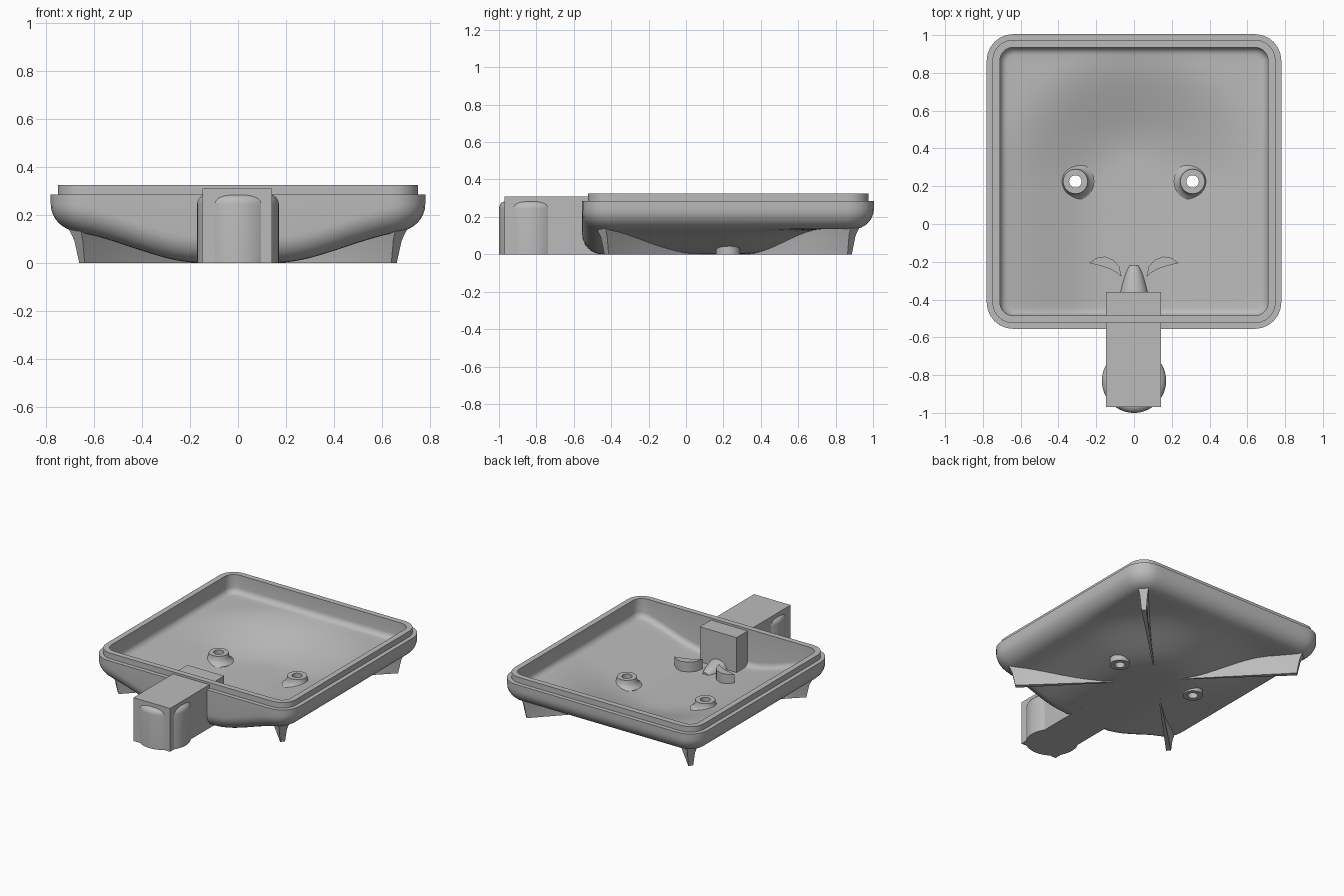
import bpy, bmesh, math

if "Cube" in bpy.data.objects:
    bpy.data.objects.remove(bpy.data.objects["Cube"])

CY = 0.225  # tray centre along y
mat = bpy.data.materials.new("grey plastic")
mat.diffuse_color = (0.5, 0.5, 0.5, 1)
mat.use_nodes = True
mat.node_tree.nodes["Principled BSDF"].inputs["Base Color"].default_value = mat.diffuse_color


def finish(name, bm, angle=35):
    bmesh.ops.remove_doubles(bm, verts=bm.verts, dist=1e-5)
    bmesh.ops.recalc_face_normals(bm, faces=bm.faces)
    me = bpy.data.meshes.new(name)
    bm.to_mesh(me)
    bm.free()
    ob = bpy.data.objects.new(name, me)
    bpy.context.collection.objects.link(ob)
    me.materials.append(mat)
    bpy.ops.object.select_all(action='DESELECT')
    ob.select_set(True)
    bpy.context.view_layer.objects.active = ob
    bpy.ops.object.shade_smooth_by_angle(angle=math.radians(angle))
    return ob


def loft(bm, rows, caps=True):
    """Skin a list of closed rings of points."""
    rings = [[bm.verts.new(p) for p in r] for r in rows]
    n = len(rings[0])
    for a, b in zip(rings, rings[1:]):
        for i in range(n):
            bm.faces.new((a[i], a[(i + 1) % n], b[(i + 1) % n], b[i]))
    if caps:
        bm.faces.new(rings[0])
        bm.faces.new(rings[-1])
    return rings


def underside(x, y):
    """Bowl height: flat channel at the front, rising to the edges."""
    d = math.hypot(x, max(0, y - 0.2))
    t = min(1, max(0, (d - 0.15) / 0.6))
    return 0.135 * t * t * (3 - 2 * t)


def square(half, r, side=24, arc=6):
    """Rounded square outline around the tray centre."""
    pts, c = [], half - r
    for q in range(4):
        a0 = q * math.pi / 2
        for i in range(arc + 1):
            a = a0 + i / arc * math.pi / 2
            sx = 1 if q in (0, 3) else -1
            sy = 1 if q < 2 else -1
            pts.append((sx * c + r * math.cos(a), sy * c + r * math.sin(a)))
        x, y = pts[-1]
        for i in range(1, side):
            k = 2 * c * i / side
            dx, dy = ((-1, 0), (0, -1), (1, 0), (0, 1))[q]
            pts.append((x + dx * k, y + dy * k))
    return pts


# Tray shell: underside, rounded edge, stepped rim, inner wall, floor
def level(pts, z):
    return [(x, y + CY, z) for x, y in pts]


def follow(pts, up):
    return [(x, y + CY, underside(x, y + CY) + up) for x, y in pts]


def scaled(pts, k):
    return [(x * k, y * k) for x, y in pts]


rows = []
R, r = 0.11, 0.04
base, floor = square(0.78 - R, 0.05), square(0.71 - r, 0.04)
steps = [i / 14 for i in range(1, 14)]
rows += [follow(scaled(base, k), 0) for k in [0.02] + steps]
for i in range(9):
    a = i / 8 * math.pi / 2
    s = R * (1 - math.sin(a))
    rows.append(follow(square(0.78 - s, 0.14 - 0.8 * s), R * (1 - math.cos(a))))
rows += [level(square(0.78, 0.14), 0.285), level(square(0.75, 0.11), 0.285),
         level(square(0.75, 0.11), 0.325), level(square(0.71, 0.07), 0.325)]
for i in range(6):
    a = i / 5 * math.pi / 2
    s = r * (1 - math.cos(a))
    rows.append(follow(square(0.71 - s, 0.07 - 0.75 * s), 0.06 + r * (1 - math.sin(a))))
rows += [follow(scaled(floor, k), 0.06) for k in reversed([0.02] + steps)]
bm = bmesh.new()
loft(bm, rows)
tray = finish("tray", bm)

# Screw holes through the floor
for sx in (-1, 1):
    bm = bmesh.new()
    loft(bm, [[(sx * 0.31 + 0.045 * math.cos(k * math.pi / 16),
                CY + 0.045 * math.sin(k * math.pi / 16), z) for k in range(32)]
              for z in (-0.1, 0.3)])
    cutter = finish("hole_cutter", bm)
    cutter.hide_render = True
    mod = tray.modifiers.new("hole", 'BOOLEAN')
    mod.object = cutter
    mod.solver = 'EXACT'
    bpy.context.view_layer.objects.active = tray
    bpy.ops.object.modifier_apply(modifier=mod.name)
    bpy.data.objects.remove(cutter)

    # Screw boss: flared ring with a through hole
    prof = [(0.033, 0.0), (0.065, 0.0), (0.065, 0.05), (0.10, 0.075), (0.08, 0.09),
            (0.068, 0.11), (0.065, 0.135), (0.033, 0.135), (0.033, 0.0)]
    bm = bmesh.new()
    loft(bm, [[(sx * 0.31 + q * math.cos(k * math.pi / 16),
                CY + q * math.sin(k * math.pi / 16), z) for k in range(32)]
              for q, z in prof], caps=False)
    finish("screw_boss", bm)

    # Curved leaf-shaped guide fin
    leaf = [(0.237, -0.207), (0.2, -0.18), (0.155, -0.172), (0.11, -0.19), (0.078, -0.225),
            (0.066, -0.28), (0.09, -0.258), (0.13, -0.237), (0.18, -0.22)]
    bm = bmesh.new()
    loft(bm, [[(sx * x, y, z) for x, y in leaf] for z in (0.04, 0.13)])
    finish("guide_fin", bm)

    # Diagonal supporting ribs, thicker towards the corner
    for sy in (-1, 1):
        h = math.sqrt(0.5)
        sections = []
        for i in range(11):
            t = 0.12 + 0.53 * i / 10
            k = i / 10
            out = 0.035 if i == 10 else 0
            wb, wt = 0.004 + 0.012 * k, 0.006 + 0.032 * k ** 3
            top = underside(sx * t, CY + sy * t) + 0.03
            sec = []
            for u, w, z in ((t, -wb, 0), (t, wb, 0), (t + out * 0.4, wt * 0.65, top * 0.6),
                            (t + out, wt, top), (t + out, -wt, top),
                            (t + out * 0.4, -wt * 0.65, top * 0.6)):
                sec.append((sx * (u + h * w), CY + sy * (u - h * w), z))
            sections.append(sec)
        bm = bmesh.new()
        loft(bm, sections)
        finish("support_rib", bm)

# Spout block running from the floor out over the front rim
bm = bmesh.new()
loft(bm, [[(-0.148, y, 0), (0.142, y, 0), (0.142, y, 0.31), (-0.148, y, 0.31)]
          for y in (-0.97, -0.36)])
finish("spout_block", bm)

# Round column whose sides bulge out of the block
prof = [(0.17, 0), (0.17, 0.245)]
prof += [(0.13 + 0.04 * math.cos(a), 0.245 + 0.04 * math.sin(a))
         for a in (math.radians(15 * i) for i in range(1, 7))]
bm = bmesh.new()
loft(bm, [[(q * math.cos(k * math.pi / 32), -0.83 + q * math.sin(k * math.pi / 32), z)
           for k in range(64)] for q, z in prof])
finish("spout_column", bm)

# Tapered mound at the foot of the block
bm = bmesh.new()
rows = []
for i in range(9):
    t = i / 9
    w = 0.075 * math.sqrt(1 - t)
    rows.append([(w * math.cos(a), -0.37 + 0.17 * t, 0.05 + 0.9 * w * math.sin(a))
                 for a in (math.pi * j / 12 for j in range(13))])
loft(bm, rows)
finish("spout_mound", bm)
